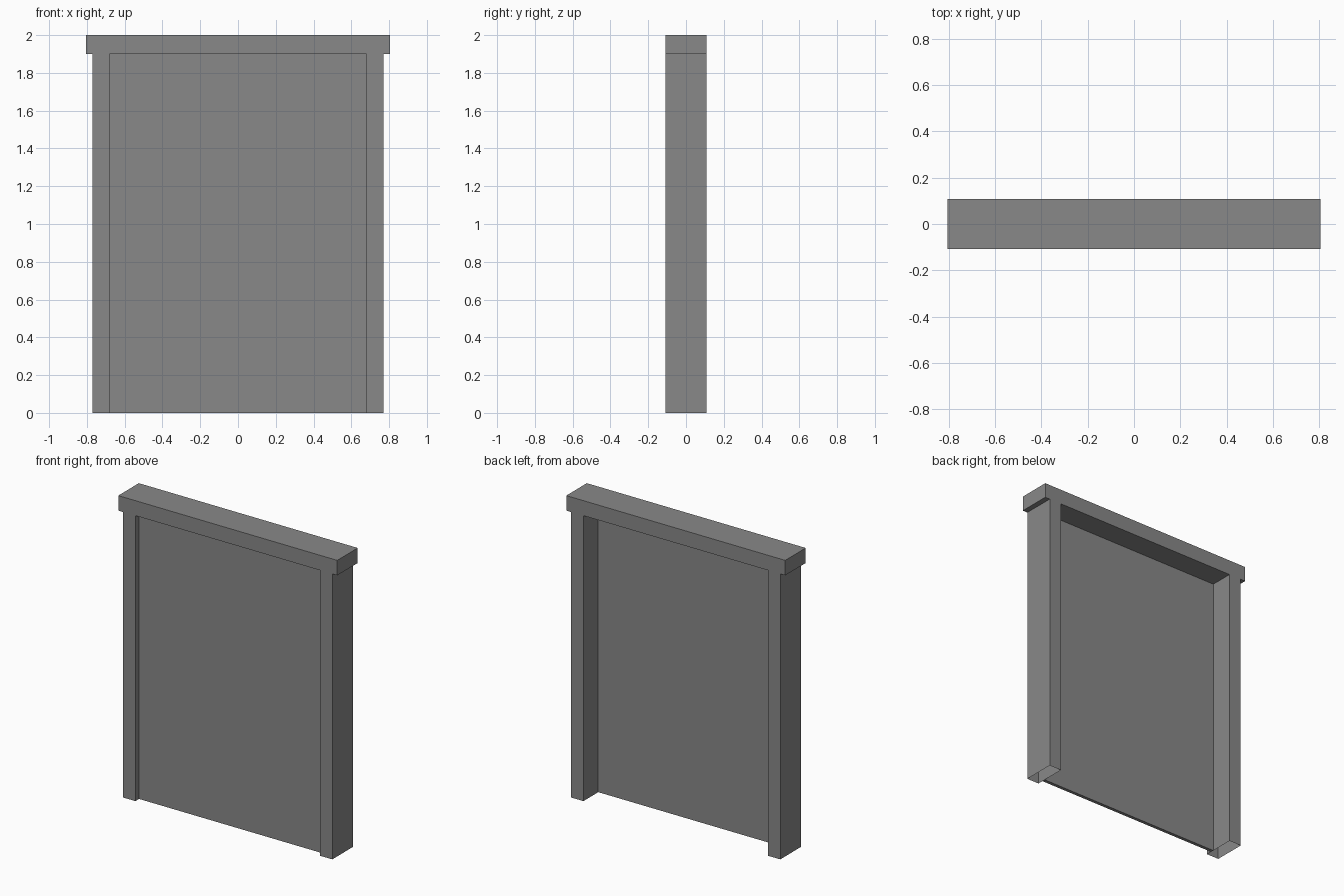
import bpy
import bmesh

cube = bpy.data.objects.get("Cube")
if cube:
    bpy.data.objects.remove(cube, do_unlink=True)

HALF_DEPTH = 0.108
INNER, OUTER, CAP = 0.68, 0.77, 0.806   # half widths
OPENING, TOP = 1.9, 2.0                 # heights

grey = bpy.data.materials.new("plain_grey")
grey.use_nodes = True
colour = (0.25, 0.25, 0.25, 1)
grey.diffuse_color = colour
grey.node_tree.nodes["Principled BSDF"].inputs["Base Color"].default_value = colour


def extrude_profile(name, half, y0, y1, open_below=False):
    """Mirror a right-hand outline in x and extrude it from y0 to y1."""
    outline = half + [(-x, z) for x, z in reversed(half)]
    bm = bmesh.new()
    face = bm.faces.new([bm.verts.new((x, y0, z)) for x, z in outline])
    result = bmesh.ops.extrude_face_region(bm, geom=[face], use_keep_orig=True)
    for v in result["geom"]:
        if isinstance(v, bmesh.types.BMVert):
            v.co.y = y1
    bmesh.ops.recalc_face_normals(bm, faces=bm.faces)
    if open_below:
        bottom = [f for f in bm.faces if all(v.co.z < 0.001 for v in f.verts)]
        bmesh.ops.delete(bm, geom=bottom, context="FACES_ONLY")
    mesh = bpy.data.meshes.new(name)
    bm.to_mesh(mesh)
    bm.free()
    mesh.materials.append(grey)
    obj = bpy.data.objects.new(name, mesh)
    bpy.context.collection.objects.link(obj)
    return obj


# Hollow jambs and overhanging lintel in one piece, open at the feet
extrude_profile("door_frame",
                [(INNER, OPENING), (INNER, 0), (OUTER, 0), (OUTER, OPENING),
                 (CAP, OPENING), (CAP, TOP)],
                -HALF_DEPTH, HALF_DEPTH, open_below=True)

# Thin door leaf, set close to the front
extrude_profile("door_panel", [(INNER, 0), (INNER, OPENING)], -0.07, -0.048)
